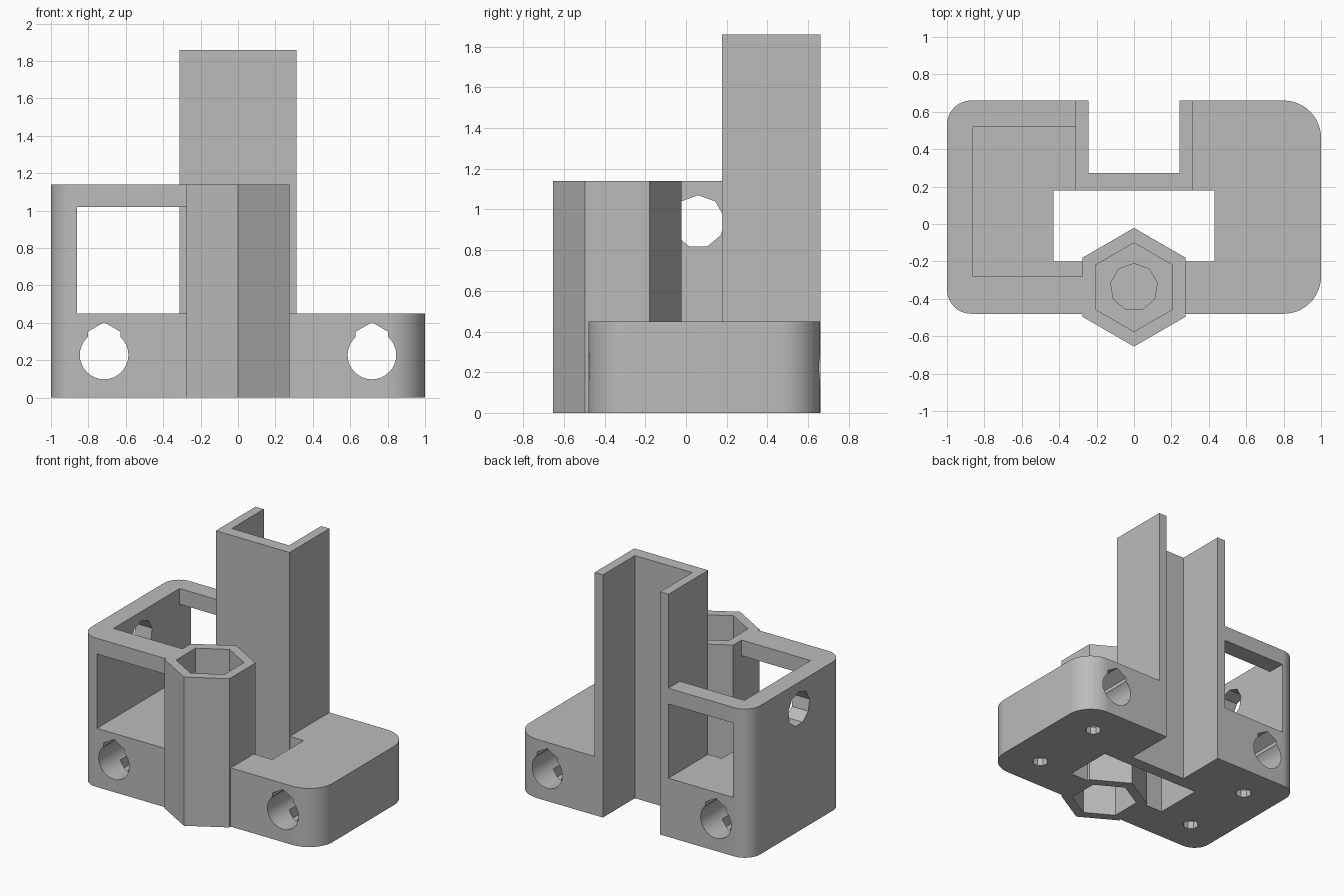
import bpy
import math
from mathutils import Matrix

cube = bpy.data.objects.get("Cube")
if cube:
    bpy.data.objects.remove(cube, do_unlink=True)

grey = bpy.data.materials.new("plain grey")
grey.use_nodes = True
COLOR = (0.5, 0.5, 0.5, 1)
grey.diffuse_color = COLOR
grey.node_tree.nodes["Principled BSDF"].inputs["Base Color"].default_value = COLOR


def prism(name, outline, low, high, axis="Z"):
    """Extrude a counter-clockwise 2D outline along an axis."""
    n = len(outline)
    verts = [(a, b, h) for h in (low, high) for a, b in outline]
    faces = [tuple(reversed(range(n))), tuple(range(n, 2 * n))]
    faces += [(i, (i + 1) % n, n + (i + 1) % n, n + i) for i in range(n)]
    mesh = bpy.data.meshes.new(name)
    mesh.from_pydata(verts, [], faces)
    # Cyclic axis swaps keep the winding intact
    turn = {"Z": ((1, 0, 0), (0, 1, 0), (0, 0, 1)),
            "X": ((0, 0, 1), (1, 0, 0), (0, 1, 0)),
            "Y": ((0, 1, 0), (0, 0, 1), (1, 0, 0))}[axis]
    mesh.transform(Matrix(turn).to_4x4())
    mesh.materials.append(grey)
    obj = bpy.data.objects.new(name, mesh)
    bpy.context.collection.objects.link(obj)
    return obj


def box(name, x, y, z):
    return prism(name, [(x[0], y[0]), (x[1], y[0]), (x[1], y[1]), (x[0], y[1])], *z)


def ring(center, radius, sides, start=90):
    angles = [math.radians(start + 360 * i / sides) for i in range(sides)]
    return [(center[0] + radius * math.cos(a), center[1] + radius * math.sin(a)) for a in angles]


def combine(target, tool, operation="DIFFERENCE"):
    mod = target.modifiers.new("cut", "BOOLEAN")
    mod.operation = operation
    mod.solver = "EXACT"
    mod.object = tool
    bpy.context.view_layer.objects.active = target
    bpy.ops.object.modifier_apply(modifier=mod.name)
    bpy.data.objects.remove(tool, do_unlink=True)


# Rounded body outline, with wider corners on the +x side
BACK, FRONT = 0.66, -0.48
outline = []
for sx, sy, r, start in ((1, FRONT, 0.2, 270), (1, BACK, 0.2, 0),
                         (-1, BACK, 0.13, 90), (-1, FRONT, 0.13, 180)):
    cx = sx - math.copysign(r, sx)
    cy = sy - math.copysign(r, sy)
    for i in range(13):
        a = math.radians(start + 90 * i / 12)
        outline.append((cx + r * math.cos(a), cy + r * math.sin(a)))

body = prism("bracket_body", outline, 0, 1.14)

# Low deck, open motor bay with front and back windows, central opening
combine(body, box("deck_cut", (-0.265, 1.2), (-1, 1), (0.45, 1.3)))
combine(body, box("bay_cut", (-0.86, -0.2), (-0.28, 0.52), (0.45, 1.3)))
combine(body, box("window_cut", (-0.86, -0.2), (-1, 1), (0.45, 1.02)))
combine(body, box("opening_cut", (-0.43, 0.43), (-0.2, 0.18), (-0.1, 0.6)))

# Hexagonal column and tall channel
HEX = (0, -0.338)
combine(body, prism("hex_column", ring(HEX, 0.317, 6), 0, 1.14), "UNION")
combine(body, box("tall_channel", (-0.313, 0.313), (0.178, BACK), (0, 1.86)), "UNION")
combine(body, box("channel_cut", (-0.243, 0.243), (0.272, 0.9), (-0.1, 2)))

# Column sockets, separated by a thin web under a round bore
combine(body, prism("top_socket", ring(HEX, 0.237, 6), 0.72, 1.3))
combine(body, prism("bottom_socket", ring(HEX, 0.237, 6), -0.1, 0.5))
combine(body, prism("bore", ring(HEX, 0.127, 9), 0.53, 0.8))

# Round hole through the side wall of the bay
combine(body, prism("side_hole", ring((0.06, 0.94), 0.13, 9), -1.2, -0.8, "X"))

# Rod tunnels with a peaked groove, nut pockets and screw holes below
for side in (-1, 1):
    x = 0.716 * side
    # Outlines along y are given as (z, x)
    combine(body, prism("rod_tunnel", ring((0.228, x), 0.13, 32), -1, 1, "Y"))
    combine(body, prism("rod_groove", ring((0.303, x), 0.1, 6, 0), -1, 1, "Y"))
    for y in (-0.21, 0.39):
        combine(body, prism("nut_pocket", ring((x, y), 0.11, 6), 0.06, 0.22))
        combine(body, prism("screw_hole", ring((x, y), 0.058, 9), -0.1, 0.15))

# Smooth round corners, crisp edges
bpy.ops.object.select_all(action="DESELECT")
body.select_set(True)
bpy.context.view_layer.objects.active = body
bpy.ops.object.shade_smooth_by_angle(angle=math.radians(25))
